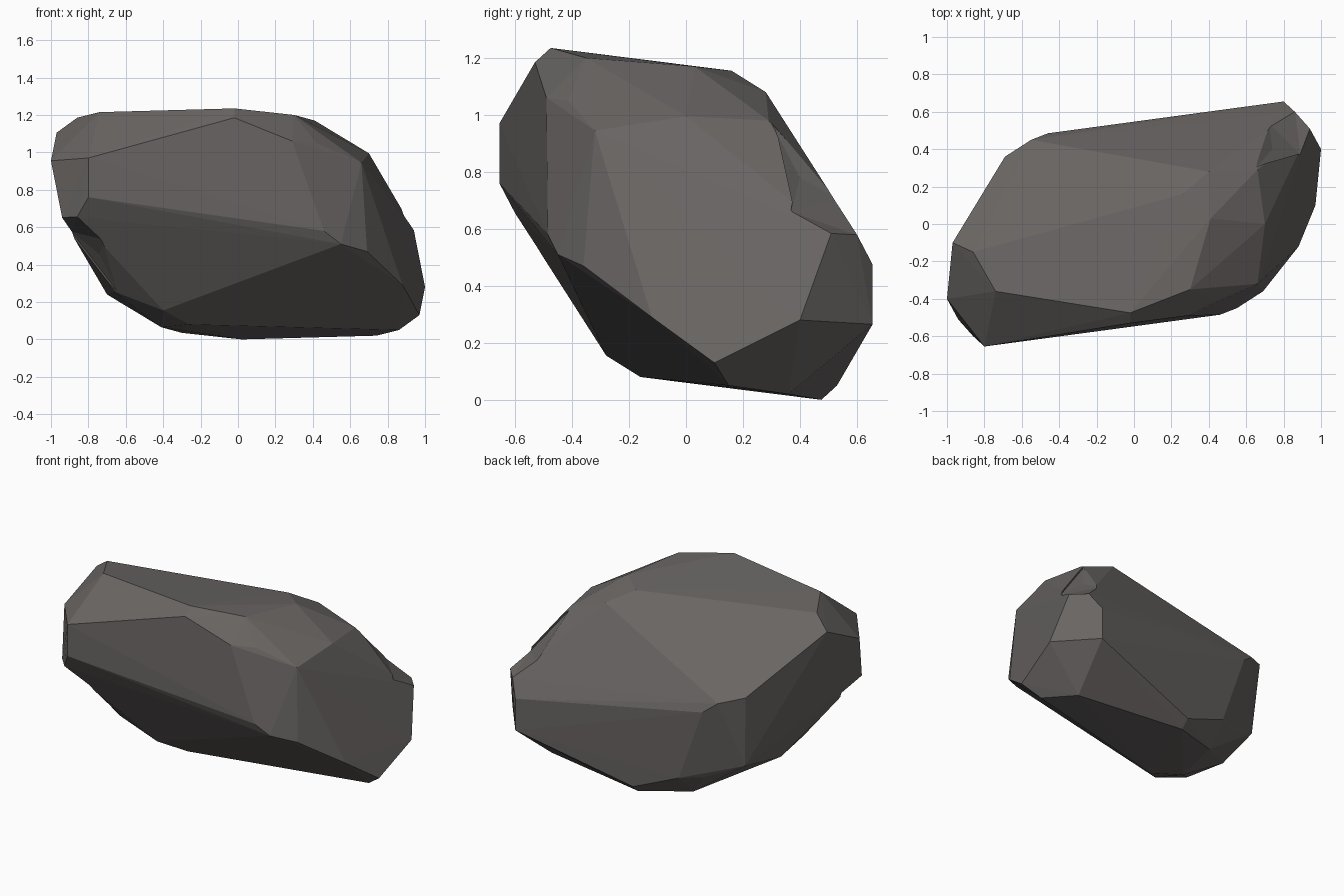
import bpy, bmesh
from math import radians
from mathutils import Vector

if "Cube" in bpy.data.objects:
    bpy.data.objects.remove(bpy.data.objects["Cube"])

MID = Vector((0, 0, 0.6175))


def opposite(p):
    # the boulder is nearly symmetric through its middle point
    return tuple(2 * MID - Vector(p))


def hull(name, pts, dissolve=0):
    bm = bmesh.new()
    for p in pts:
        bm.verts.new(p)
    res = bmesh.ops.convex_hull(bm, input=bm.verts[:])
    loose = [v for v in bm.verts if not v.link_faces]
    bmesh.ops.delete(bm, geom=loose, context='VERTS')
    if dissolve:
        bmesh.ops.dissolve_limit(bm, angle_limit=radians(dissolve),
                                 verts=bm.verts[:], edges=bm.edges[:])
    bmesh.ops.recalc_face_normals(bm, faces=bm.faces[:])
    me = bpy.data.meshes.new(name)
    bm.to_mesh(me)
    bm.free()
    ob = bpy.data.objects.new(name, me)
    bpy.context.collection.objects.link(ob)
    return ob


# corners of the broken faces
corners = [
    # top rim and front brow
    (-0.74, -0.36, 1.215), (-0.02, -0.475, 1.235), (-0.02, -0.53, 1.185),
    (-0.80, -0.655, 0.97), (-0.80, -0.655, 0.76), (0.26, 0.16, 1.155),
    # upper right facet
    (0.30, -0.35, 1.20), (0.29, -0.49, 1.06), (0.42, -0.415, 1.05),
    (0.66, -0.32, 0.945), (0.70, 0.0, 0.995), (0.66, 0.29, 0.98),
    (0.41, 0.03, 1.17), (0.40, 0.28, 1.08),
    # right end
    (0.46, -0.485, 0.58), (0.55, -0.45, 0.51), (0.69, -0.36, 0.47),
    (0.97, 0.10, 0.13), (1.0, 0.40, 0.28), (0.94, 0.51, 0.585),
    (0.86, 0.15, 0.05), (0.86, 0.60, 0.58),
]
points = corners + [opposite(p) for p in corners]
# right flank bulge, chipped away on the left
points += [(0.88, -0.12, 0.29), (-0.82, 0.10, 0.95)]
boulder = hull("boulder", points)

# chipped ledges at opposite ends
chip = [(0.65, 0.30, 0.97), (0.74, 0.40, 0.78), (0.89, 0.37, 0.66),
        (0.95, 0.51, 0.58), (0.86, 0.61, 0.575), (0.72, 0.54, 0.70),
        (1.15, 0.80, 1.05)]
for name, pts in (("right_chip_cutter", chip),
                  ("left_chip_cutter", [opposite(p) for p in chip])):
    cutter = hull(name, pts)
    cutter.hide_render = True
    cutter.hide_set(True)
    mod = boulder.modifiers.new(name, 'BOOLEAN')
    mod.operation = 'DIFFERENCE'
    mod.solver = 'EXACT'
    mod.object = cutter

# dark stone colour
stone = bpy.data.materials.new("dark_stone")
stone.diffuse_color = (0.14, 0.13, 0.125, 1)
stone.use_nodes = True
stone.node_tree.nodes["Principled BSDF"].inputs["Base Color"].default_value = stone.diffuse_color
boulder.data.materials.append(stone)
